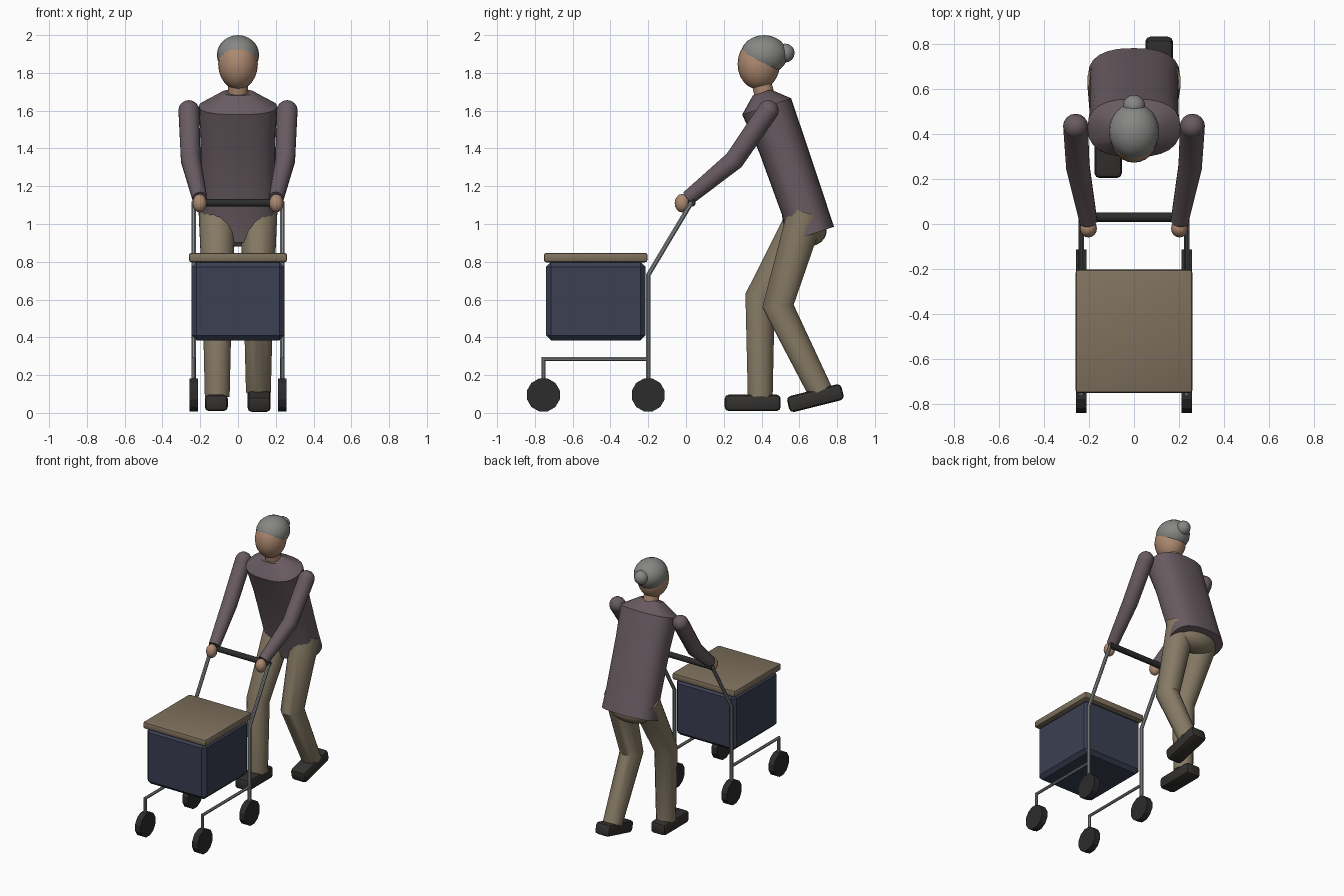
import bpy, bmesh
from math import sin, cos, pi, radians, copysign
from mathutils import Vector, Matrix

if "Cube" in bpy.data.objects:
    bpy.data.objects.remove(bpy.data.objects["Cube"])

def mat(name, r, g, b):
    m = bpy.data.materials.new(name)
    m.diffuse_color = (r, g, b, 1)
    m.use_nodes = True
    m.node_tree.nodes["Principled BSDF"].inputs["Base Color"].default_value = m.diffuse_color
    return m

SWEATER = mat("plum_wool", .14, .105, .12)
TROUSER = mat("khaki", .24, .195, .13)
SKIN = mat("skin", .42, .25, .16)
HAIR = mat("grey_hair", .24, .24, .23)
NAVY = mat("navy_fabric", .043, .05, .085)
LID = mat("tan_lid", .21, .165, .11)
METAL = mat("metal", .25, .26, .27)
RUBBER = mat("rubber", .025, .025, .025)
SHOE = mat("shoe_leather", .033, .031, .028)

def finish(name, bm, material, smooth=True):
    bmesh.ops.recalc_face_normals(bm, faces=bm.faces)
    me = bpy.data.meshes.new(name)
    bm.to_mesh(me)
    bm.free()
    ob = bpy.data.objects.new(name, me)
    bpy.context.collection.objects.link(ob)
    me.materials.append(material)
    if smooth:
        bpy.ops.object.select_all(action='DESELECT')
        ob.select_set(True)
        bpy.context.view_layer.objects.active = ob
        bpy.ops.object.shade_smooth_by_angle(angle=radians(35))
    return ob

def loft(name, rings, material, smooth=True):
    bm = bmesh.new()
    vr = [[bm.verts.new(p) for p in r] for r in rings]
    n = len(vr[0])
    for a, b in zip(vr, vr[1:]):
        for i in range(n):
            j = (i + 1) % n
            bm.faces.new((a[i], a[j], b[j], b[i]))
    bm.faces.new(vr[0])
    bm.faces.new(vr[-1])
    return finish(name, bm, material, smooth)

def tube(name, pts, radii, material, sides=16, smooth=True):
    # swept tube with mitred joints
    pts = [Vector(p) for p in pts]
    dirs = [(b - a).normalized() for a, b in zip(pts, pts[1:])]
    rings = []
    for i, (p, r) in enumerate(zip(pts, radii)):
        d0, d1 = dirs[max(i - 1, 0)], dirs[min(i, len(dirs) - 1)]
        t = (d0 + d1).normalized()
        n = Vector((1, 0, 0)).cross(t)
        n = n.normalized() if n.length > .01 else Vector((0, 1, 0))
        s = t.cross(n)
        stretch = 1 / max(t.dot(d0), .5)
        angles = [2 * pi * (k + .5) / sides for k in range(sides)]
        rings.append([p + s * r * cos(a) + n * r * stretch * sin(a) for a in angles])
    return loft(name, rings, material, smooth)

def ball(name, centre, radii, material, segs=24):
    bm = bmesh.new()
    bmesh.ops.create_uvsphere(bm, u_segments=segs, v_segments=segs // 2, radius=1)
    bmesh.ops.transform(bm, matrix=Matrix.Translation(centre) @ Matrix.Diagonal((*radii, 1)), verts=bm.verts)
    return finish(name, bm, material)

def block(name, centre, size, bevel, material, pitch=0, segs=1):
    bm = bmesh.new()
    bmesh.ops.create_cube(bm, size=1, matrix=Matrix.Diagonal((*size, 1)))
    bmesh.ops.bevel(bm, geom=bm.edges[:], offset=bevel, segments=segs, profile=.5, affect='EDGES')
    bmesh.ops.transform(bm, matrix=Matrix.Translation(centre) @ Matrix.Rotation(pitch, 4, 'X'), verts=bm.verts)
    return finish(name, bm, material, segs > 1)

# Trolley bag and lid
block("trolley_box", (0, -.478, .592), (.49, .525, .415), .026, NAVY)
block("trolley_lid", (0, -.478, .822), (.52, .55, .05), .014, LID, segs=2)

# Trolley frame and wheels
for side, x in (("left", -.235), ("right", .235)):
    tube(f"{side}_rear_post", [(x, -.20, .095), (x, -.20, .73), (x, .03, 1.115)], [.013] * 3, METAL, 8)
    tube(f"{side}_front_post", [(x, -.755, .095), (x, -.755, .285), (x, -.20, .285)], [.011] * 3, METAL, 8)
    for end, y in (("front", -.755), ("rear", -.20)):
        tube(f"{side}_{end}_wheel", [(x - .023, y, .095), (x + .023, y, .095)], [.09] * 2, RUBBER, 12, False)
tube("handle", [(-.24, .03, 1.112), (.24, .03, 1.112)], [.021] * 2, RUBBER, 12)

# Sweater body: rounded sections along the leaning spine
UP, BACK, HEM = Vector((0, -.316, .949)), Vector((0, .949, .316)), Vector((0, .657, .943))
def section(u, width, front, back, sides=24):
    ring = []
    for k in range(sides):
        a = 2 * pi * k / sides
        c, s = (copysign(abs(f) ** .8, f) for f in (cos(a), sin(a)))
        ring.append(HEM + UP * u + Vector((width * c, 0, 0)) + BACK * s * (back if s > 0 else front))
    return ring
loft("sweater", [section(*r) for r in (
    (0, .205, .13, .133), (.15, .198, .108, .134), (.5, .198, .118, .134),
    (.717, .207, .14, .133), (.795, .085, .055, .045))], SWEATER)
ball("hips", (0, .645, .965), (.165, .10, .085), TROUSER)

# Legs and shoes
tube("left_trouser_leg", [(-.11, .64, 1.06), (-.11, .392, .61), (-.11, .393, .085)], [.10, .079, .067], TROUSER)
tube("right_trouser_leg", [(.11, .635, 1.06), (.108, .487, .565), (.108, .71, .115)], [.10, .079, .067], TROUSER)
block("left_shoe", (-.115, .353, .053), (.122, .297, .087), .022, SHOE, segs=2)
block("right_shoe", (.112, .685, .078), (.122, .297, .087), .022, SHOE, radians(14), 2)

# Arms and hands
for side, sx in (("left", -1), ("right", 1)):
    tube(f"{side}_sleeve", [(.26 * sx, .435, 1.6), (.25 * sx, .255, 1.337), (.203 * sx, .012, 1.138)],
         [.056, .053, .04], SWEATER)
    ball(f"{side}_shoulder", (.26 * sx, .435, 1.6), (.056, .056, .056), SWEATER, 16)
    ball(f"{side}_hand", (.203 * sx, -.02, 1.11), (.038, .04, .049), SKIN, 16)

# Neck, head, hair and bun
tube("neck", [(0, .425, 1.64), (0, .395, 1.77)], [.055, .052], SKIN)
ball("head", (0, .385, 1.847), (.105, .112, .135), SKIN)
ball("hair", (0, .413, 1.895), (.112, .124, .105), HAIR)
ball("bun", (0, .525, 1.905), (.05, .05, .05), HAIR, 16)
